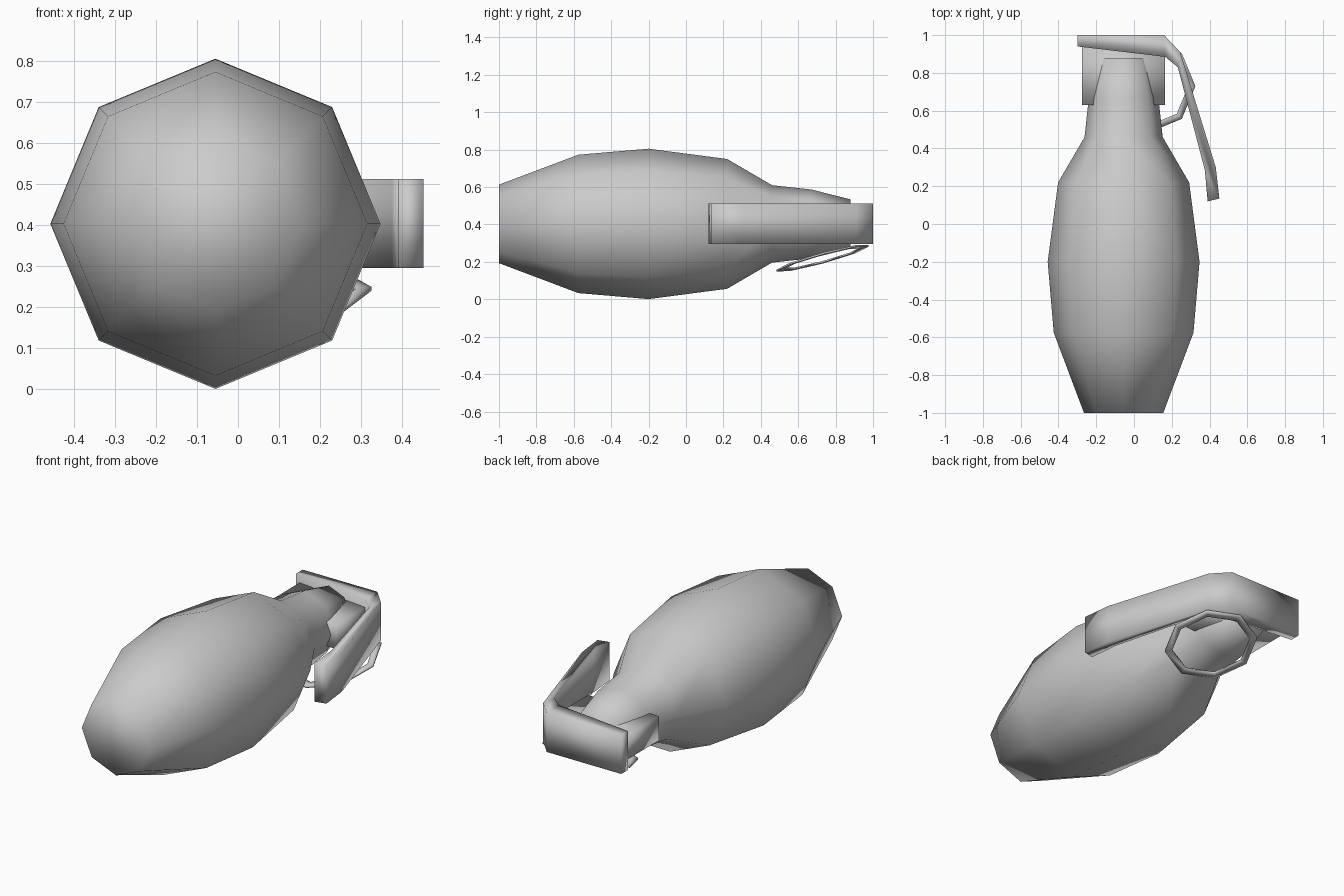
import bpy, bmesh, math
from mathutils import Vector

cube = bpy.data.objects.get("Cube")
if cube:
    bpy.data.objects.remove(cube, do_unlink=True)

GREY = (0.6, 0.6, 0.6, 1.0)
mat = bpy.data.materials.new("plain grey")
mat.use_nodes = True
mat.diffuse_color = GREY
for node in mat.node_tree.nodes:
    if node.type == 'BSDF_PRINCIPLED':
        node.inputs["Base Color"].default_value = GREY

AXIS_X, AXIS_Z = -0.055, 0.403


def finish(name, bm):
    """Turn a bmesh into a smooth shaded, grey object."""
    bmesh.ops.recalc_face_normals(bm, faces=bm.faces)
    for f in bm.faces:
        f.smooth = True
    mesh = bpy.data.meshes.new(name)
    bm.to_mesh(mesh)
    bm.free()
    mesh.materials.append(mat)
    obj = bpy.data.objects.new(name, mesh)
    bpy.context.scene.collection.objects.link(obj)
    return obj


def octagon(bm, radius, place):
    """Eight vertices on a circle, positioned by the place function."""
    angles = [math.radians(45 * k) for k in range(8)]
    return [bm.verts.new(place(radius * math.cos(a), radius * math.sin(a))) for a in angles]


def bridge(bm, a, b):
    for i in range(len(a)):
        j = (i + 1) % len(a)
        bm.faces.new((a[i], a[j], b[j], b[i]))


def extrude_z(name, outline, z0, z1):
    """Prism from an xy outline."""
    bm = bmesh.new()
    low, high = ([bm.verts.new((x, y, z)) for x, y in outline] for z in (z0, z1))
    bridge(bm, low, high)
    bm.faces.new(low)
    bm.faces.new(high)
    return finish(name, bm)


# Eight-sided body and neck, lying along y
profile = [(-1.0, 0.21), (-0.575, 0.37), (-0.2, 0.402), (0.22, 0.347),
           (0.46, 0.207), (0.67, 0.184), (0.88, 0.131)]
bm = bmesh.new()
rings = [octagon(bm, r, lambda u, v, y=y: (AXIS_X + u, y, AXIS_Z + v)) for y, r in profile]
for a, b in zip(rings, rings[1:]):
    bridge(bm, a, b)
bm.faces.new(rings[0])
bm.faces.new(rings[-1])
finish("body", bm)

# Block through the neck that carries the lever
extrude_z("lever_bracket", [(-0.275, 0.63), (0.165, 0.63), (0.165, 0.90), (-0.275, 0.95)],
          0.335, 0.47)

# Bent safety lever
extrude_z("lever", [(-0.3, 1.0), (0.16, 1.0), (0.245, 0.91), (0.433, 0.30), (0.452, 0.135),
                    (0.39, 0.12), (0.375, 0.285), (0.232, 0.83), (0.165, 0.885), (-0.3, 0.94)],
          0.295, 0.512)

# Flat tilted pull ring
centre = Vector((0.08, 0.73, 0.22))
bm = bmesh.new()
loops = [octagon(bm, r, lambda u, v, h=h: centre + Vector((u, v, 0.27 * v + 0.1 * u + h)))
         for r, h in ((0.245, -0.005), (0.245, 0.005), (0.207, 0.005), (0.207, -0.005))]
for i in range(4):
    bridge(bm, loops[i], loops[(i + 1) % 4])
finish("pull_ring", bm)
